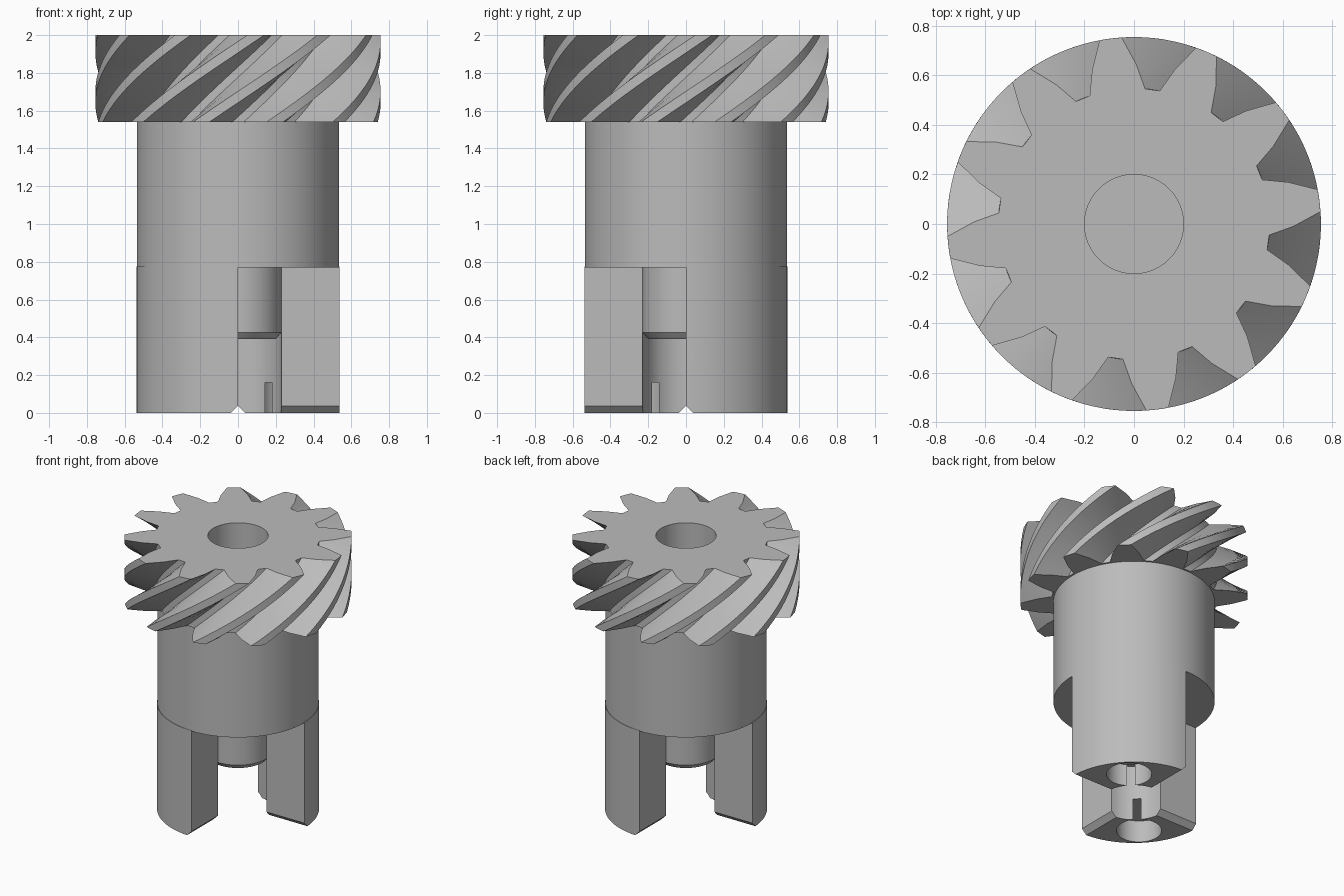
import bpy, bmesh, math
from mathutils import Vector, Matrix

if "Cube" in bpy.data.objects:
    bpy.data.objects.remove(bpy.data.objects["Cube"])

grey = bpy.data.materials.new("plain_grey")
GREY = (0.5, 0.5, 0.5, 1)
grey.diffuse_color = GREY
grey.use_nodes = True
grey.node_tree.nodes["Principled BSDF"].inputs["Base Color"].default_value = GREY


def polar(r, deg, z=0):
    a = math.radians(deg)
    return Vector((r * math.cos(a), r * math.sin(a), z))


def finish(bm, name):
    bmesh.ops.recalc_face_normals(bm, faces=bm.faces)
    mesh = bpy.data.meshes.new(name)
    bm.to_mesh(mesh)
    bm.free()
    mesh.materials.append(grey)
    obj = bpy.data.objects.new(name, mesh)
    bpy.context.collection.objects.link(obj)
    return obj


def loft(rings):
    """Skin closed rings of points and cap both ends."""
    bm = bmesh.new()
    rows = [[bm.verts.new(p) for p in ring] for ring in rings]
    n = len(rows[0])
    for low, high in zip(rows, rows[1:]):
        for i in range(n):
            j = (i + 1) % n
            bm.faces.new((low[i], low[j], high[j], high[i]))
    bm.faces.new(rows[0][::-1])
    bm.faces.new(rows[-1])
    return bm


def turned(name, profile, sides=96, centre=(0, 0)):
    off = Vector((*centre, 0))
    return finish(loft([[polar(r, i * 360 / sides, z) + off for i in range(sides)]
                        for r, z in profile]), name)


def activate(obj):
    bpy.ops.object.select_all(action='DESELECT')
    obj.select_set(True)
    bpy.context.view_layer.objects.active = obj


def cut(obj, cutter):
    mod = obj.modifiers.new("cut", 'BOOLEAN')
    mod.operation = 'DIFFERENCE'
    mod.solver = 'EXACT'
    mod.object = cutter
    activate(obj)
    bpy.ops.object.modifier_apply(modifier=mod.name)
    bpy.data.objects.remove(cutter)


def smooth(obj):
    activate(obj)
    bpy.ops.object.shade_smooth_by_angle(angle=math.radians(25))


# Helical gear: one tooth space, repeated round and twisted with height
TEETH, TWIST, LAYERS = 12, 52.2, 20
Z0, Z1 = 1.54, 2.0
space = [(0.755, -11.6), (0.645, -7.0), (0.548, -3.15), (0.548, 3.15),
         (0.645, 7.0), (0.755, 11.6), (0.755, 15)]
rings = []
for k in range(LAYERS + 1):
    t = k / LAYERS
    rings.append([polar(r, a + i * 360 / TEETH + t * TWIST, Z0 + t * (Z1 - Z0))
                  for i in range(TEETH) for r, a in space])
gear = finish(loft(rings), "helical_gear")
cut(gear, turned("gear_bore_cutter", [(0.2, 1.56), (0.2, 2.1)], 64))
smooth(gear)

# Cylindrical body and the chamfered pin under it
smooth(turned("body", [(0.535, 0.77), (0.535, Z0)]))
smooth(turned("centre_pin", [(0.2, 0.39), (0.23, 0.425), (0.23, 0.775)]))

# Two opposite quarter prongs around the pin
BORE, OUTER, CH = 0.23, 0.538, 0.037
section = [(OUTER, 90 * i / 24) for i in range(25)] + [(BORE, 90 - 90 * i / 16) for i in range(17)]
for name, turn in (("back_left_prong", 0), ("front_right_prong", math.pi)):
    bm = loft([[polar(r, a, z) for r, a in section] for z in (0, 0.775)])
    # Chamfer the lower edge of both flat sides
    for point, normal in (((0, CH, 0), (0, -1, -1)), ((CH, 0, 0), (-1, 0, -1))):
        res = bmesh.ops.bisect_plane(bm, geom=bm.verts[:] + bm.edges[:] + bm.faces[:],
                                     plane_co=point, plane_no=normal, clear_outer=True)
        edges = [e for e in res["geom_cut"] if isinstance(e, bmesh.types.BMEdge)]
        bmesh.ops.holes_fill(bm, edges=edges)
    prong = finish(bm, name)
    # Blind hole in the foot that breaks into the central bore
    c = 0.3757 * math.sqrt(0.5)
    cut(prong, turned("foot_hole_cutter", [(0.15, -0.1), (0.15, 0.16)], 48, (c, c)))
    prong.data.transform(Matrix.Rotation(turn, 4, 'Z'))
    smooth(prong)
